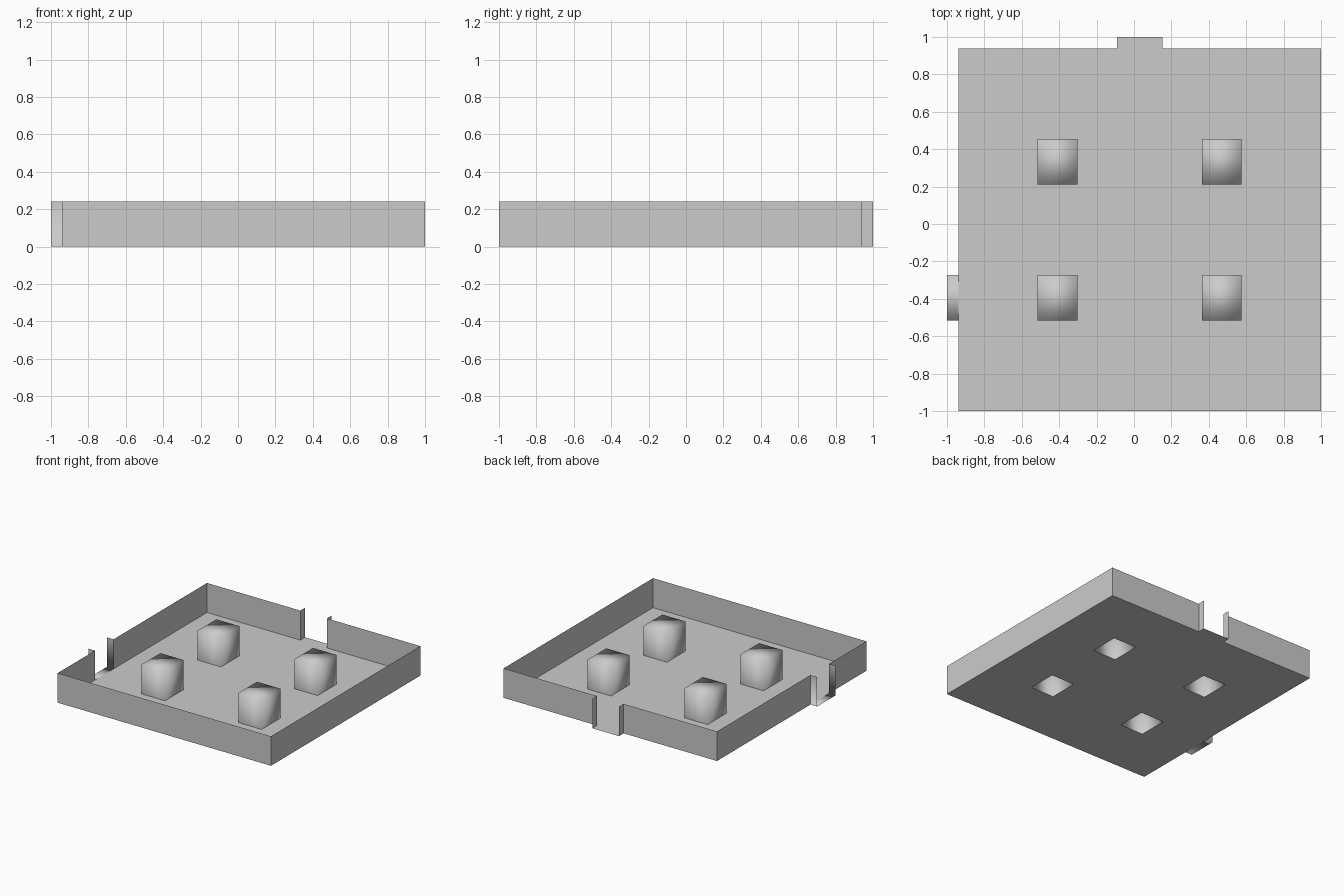
import bpy

if "Cube" in bpy.data.objects:
    bpy.data.objects.remove(bpy.data.objects["Cube"])

U = 1 / 33   # layout module: 33 modules = 1 unit
H = 8        # wall height in modules
X0, X1, Y0, Y1 = -31, 33, -33, 31
DOOR_X = (-3, 5)      # opening in back wall
DOOR_Y = (-17, -9)    # opening in left wall
PX = [(-17, -10), (12, 19)]
PY = [(-17, -9), (7, 15)]


def build(name, quads, smooth=False):
    """Mesh from quads given in modules; coincident corners are shared."""
    index, faces = {}, []
    for q in quads:
        faces.append([index.setdefault(p, len(index)) for p in q])
    mesh = bpy.data.meshes.new(name)
    mesh.from_pydata([[c * U for c in p] for p in index], [], faces)
    if smooth:
        mesh.shade_smooth()
    ob = bpy.data.objects.new(name, mesh)
    bpy.context.collection.objects.link(ob)
    return ob


def flat(x0, x1, y0, y1, z=0):
    return [(x0, y0, z), (x1, y0, z), (x1, y1, z), (x0, y1, z)]


def wall(a, b):
    """Upright single-sheet panel from a to b, facing right of travel."""
    return [(*a, 0), (*b, 0), (*b, H), (*a, H)]


def path(*pts):
    return [wall(a, b) for a, b in zip(pts, pts[1:])]


# Floor grid with square openings under the pillars
xs = [X0, *PX[0], *PX[1], X1]
ys = [Y0, *PY[0], *PY[1], Y1]
build("floor", [flat(xs[i], xs[i + 1], ys[j], ys[j + 1])
                for i in range(5) for j in range(5)
                if not (i % 2 and j % 2)])

# Thin outer walls, interrupted by the two doorways
build("walls", path((X0, Y0), (X1, Y0), (X1, Y1), (DOOR_X[1], Y1))
      + path((DOOR_X[0], Y1), (X0, Y1), (X0, DOOR_Y[1]))
      + path((X0, DOOR_Y[0]), (X0, Y0)))

# Back doorway: threshold and two jambs
a, b = DOOR_X
build("back_doorway", [flat(a, b, Y1, 33),
                       wall((b, Y1), (b, 33)), wall((a, 33), (a, Y1))])

# Left doorway: threshold and two jambs, softly shaded
a, b = DOOR_Y
build("left_doorway", [flat(-33, X0, a, b),
                       wall((X0, b), (-33, b)), wall((-33, a), (X0, a))], True)

# Hollow pillars, open underneath
for i, (x0, x1) in enumerate(PX):
    for j, (y0, y1) in enumerate(PY):
        build(f"pillar_{i}_{j}",
              path((x0, y0), (x1, y0), (x1, y1), (x0, y1), (x0, y0))
              + [flat(x0, x1, y0, y1, H)], True)
